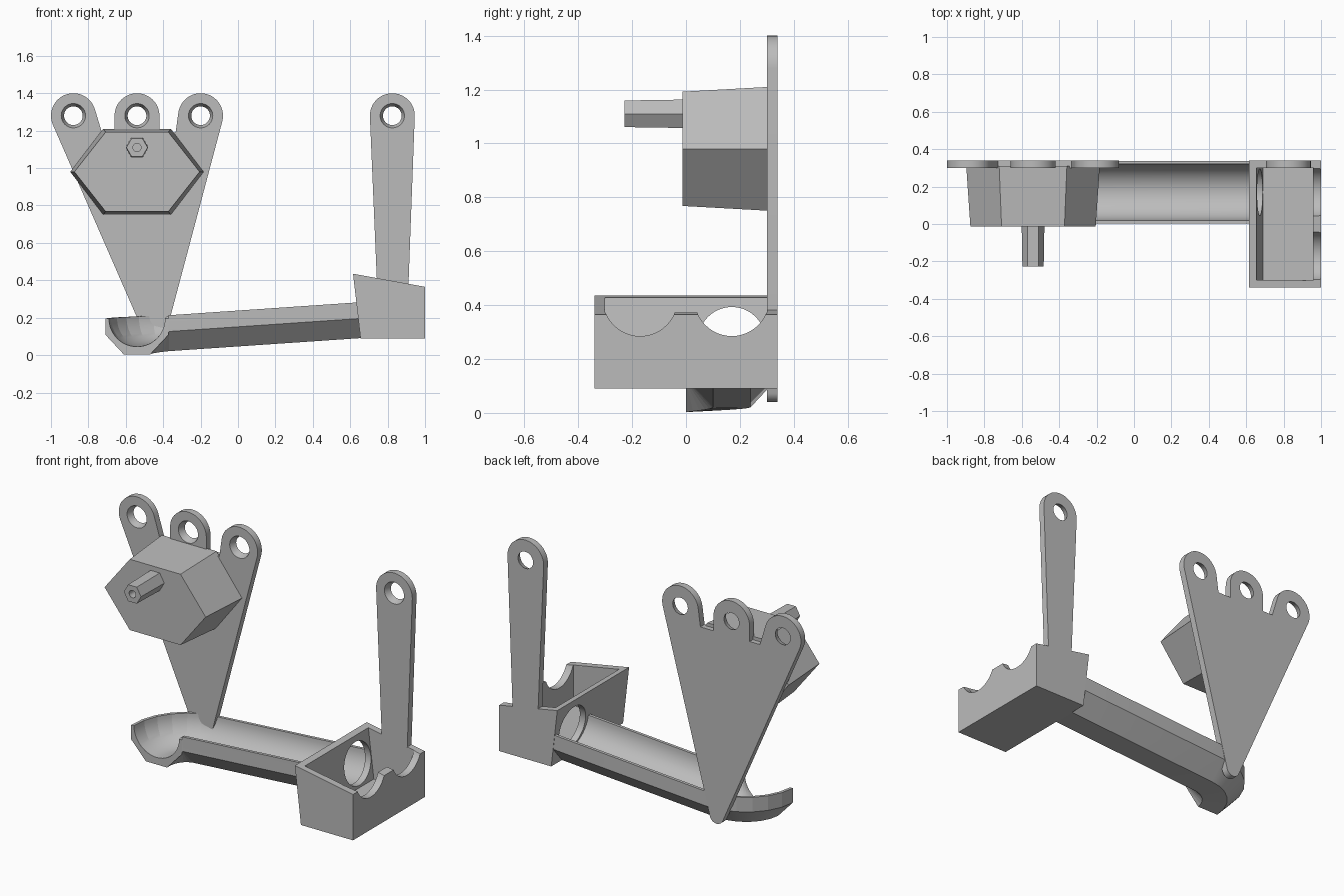
import bpy
import bmesh
from math import sin, cos, pi, radians
from mathutils import Vector, geometry

cube = bpy.data.objects.get("Cube")
if cube:
    bpy.data.objects.remove(cube, do_unlink=True)

grey = bpy.data.materials.new("plain grey")
grey.use_nodes = True
GREY = (0.5, 0.5, 0.5, 1)
grey.diffuse_color = GREY
grey.node_tree.nodes["Principled BSDF"].inputs["Base Color"].default_value = GREY


def finish(name, bm):
    bmesh.ops.recalc_face_normals(bm, faces=bm.faces)
    mesh = bpy.data.meshes.new(name)
    bm.to_mesh(mesh)
    bm.free()
    mesh.materials.append(grey)
    ob = bpy.data.objects.new(name, mesh)
    bpy.context.collection.objects.link(ob)
    return ob


def loft(name, rings):
    """Skin a list of closed rings and cap both ends."""
    bm = bmesh.new()
    rows = [[bm.verts.new(p) for p in ring] for ring in rings]
    n = len(rows[0])
    for a, b in zip(rows, rows[1:]):
        for i in range(n):
            j = (i + 1) % n
            bm.faces.new((a[i], a[j], b[j], b[i]))
    bm.faces.new(rows[0])
    bm.faces.new(rows[-1])
    return finish(name, bm)


def circle(x, z, r, n=48):
    return [(x + r * cos(2 * pi * i / n), z + r * sin(2 * pi * i / n)) for i in range(n)]


def prism(name, front, y0, y1, back=None):
    """Extrude an xz outline along y, tapering to a second outline if given."""
    return loft(name, [[(x, y0, z) for x, z in front],
                       [(x, y1, z) for x, z in back or front]])


def hull(name, points, y0, y1):
    points = [Vector(p) for p in points]
    return prism(name, [points[i] for i in geometry.convex_hull_2d(points)], y0, y1)


def combine(target, tool, operation):
    mod = target.modifiers.new("combine", 'BOOLEAN')
    mod.operation = operation
    mod.solver = 'EXACT'
    mod.object = tool
    bpy.context.view_layer.objects.active = target
    bpy.ops.object.modifier_apply(modifier=mod.name)
    bpy.data.objects.remove(tool, do_unlink=True)


def screw_hole(target, x):
    cutter = prism("cutter", circle(x, LUG_Z, 0.067), BACK - 0.005, REAR + 0.005,
                   circle(x, LUG_Z, 0.048))
    combine(target, cutter, 'DIFFERENCE')


def cross_cylinder(x0, x1, y, z, r):
    return loft("cutter", [[(x, y + u, z + v) for u, v in circle(0, 0, r)]
                           for x in (x0, x1)])


BACK, REAR = 0.30, 0.34      # front and rear of the mounting plates
LUG_Z, LUG_R = 1.28, 0.12
MID = -0.54                  # centre of the motor side

# Fan-shaped mounting plate with three lugs
foot = circle(-0.44, 0.085, 0.045)
lugs = [MID - 0.34, MID, MID + 0.34]
plate = hull("fan_plate", foot + [(-0.86, 1.19), (-0.22, 1.19)], BACK, REAR)
for x in lugs:
    base = [(x - LUG_R, 1.1), (x + LUG_R, 1.1)] if x == MID else foot
    combine(plate, hull("lug", circle(x, LUG_Z, LUG_R) + base, BACK, REAR), 'UNION')
for x in lugs:
    screw_hole(plate, x)

# Tall strut behind the tray
strut = hull("tray_strut", circle(0.825, LUG_Z, LUG_R) + [(0.745, 0.34), (0.91, 0.34)],
             BACK, REAR)
screw_hole(strut, 0.825)


# Tapered hexagonal motor housing
def hexagon(wide, narrow, high):
    z = 0.98
    return [(MID - wide, z), (MID - narrow, z + high), (MID + narrow, z + high),
            (MID + wide, z), (MID + narrow, z - high), (MID - narrow, z - high)]


housing = prism("motor_housing", hexagon(0.335, 0.168, 0.212), -0.013,
                BACK + 0.01, hexagon(0.357, 0.181, 0.23))

# Hexagonal shaft with a bored tip
shaft = prism("motor_shaft", circle(MID, 1.11, 0.057, 6), -0.228, 0.0,
              circle(MID, 1.11, 0.061, 6))
combine(shaft, prism("cutter", circle(MID, 1.11, 0.022, 24), -0.25, -0.1), 'DIFFERENCE')

# Open channel: half-octagon outside, half-round inside, bent at the motor end
W, FLAT, RIM, BORE = 0.168, 0.07, 0.195, 0.15
section = [(W, RIM), (W, 0.108), (FLAT, 0.003), (-FLAT, 0.003), (-W, 0.108), (-W, RIM)]
section += [(-BORE * cos(pi * i / 24), RIM - BORE * sin(pi * i / 24)) for i in range(25)]
SLOPE, PIVOT, BEND = 0.068, -0.37, 0.17
rings = []
for step in range(7):
    a = pi - pi / 2 * step / 6
    rise = SLOPE * BEND * (pi - a)
    rings.append([(PIVOT + (BEND + u) * cos(a), (BEND + u) * sin(a), v + rise)
                  for u, v in section])
rise += SLOPE * (0.66 - PIVOT)
rings.append([(0.66, BEND + u, v + rise) for u, v in section])
channel = loft("drain_channel", rings)

# Collecting tray with sloping rim, two saddle notches and an outlet
tray = prism("tray", [(0.615, 0.435), (1.0, 0.365), (1.0, 0.09), (0.655, 0.09)], -0.34, 0.34)
combine(tray, prism("cutter", [(0.645, 0.5), (0.69, 0.13), (0.957, 0.13), (0.957, 0.5)],
                    -0.30, 0.30), 'DIFFERENCE')
for y in (-0.17, 0.17):
    combine(tray, cross_cylinder(0.9, 1.1, y, 0.423, 0.138), 'DIFFERENCE')
combine(tray, cross_cylinder(0.58, 0.75, 0.17, 0.268, 0.125), 'DIFFERENCE')

# Smooth the round parts, keep every real edge crisp
bpy.ops.object.select_all(action='DESELECT')
for ob in (plate, strut, housing, shaft, channel, tray):
    ob.select_set(True)
bpy.context.view_layer.objects.active = plate
bpy.ops.object.shade_smooth_by_angle(angle=radians(11))
